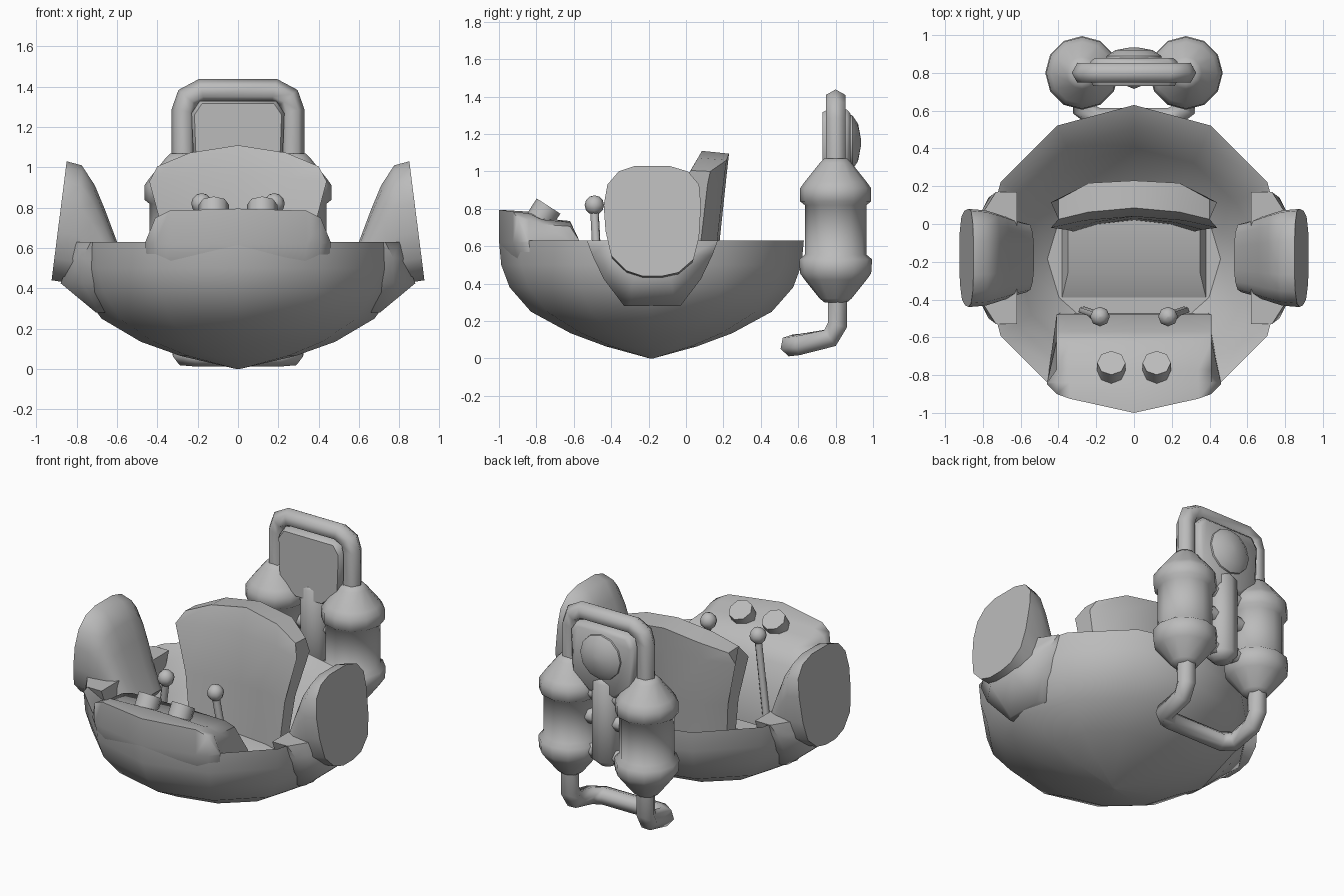
import bpy, bmesh, math
from math import sin, cos, pi, radians
from mathutils import Vector

if "Cube" in bpy.data.objects:
    bpy.data.objects.remove(bpy.data.objects["Cube"])

grey = bpy.data.materials.new("plain grey")
grey.use_nodes = True
grey.diffuse_color = (0.5, 0.5, 0.5, 1)
grey.node_tree.nodes["Principled BSDF"].inputs["Base Color"].default_value = (0.5, 0.5, 0.5, 1)


def finish(ob, angle):
    ob.data.materials.append(grey)
    bpy.ops.object.select_all(action='DESELECT')
    ob.select_set(True)
    bpy.context.view_layer.objects.active = ob
    bpy.ops.object.shade_smooth_by_angle(angle=radians(angle))


def loft(name, rings, angle=40):
    """Closed solid skinned through rings with equal point counts."""
    bm = bmesh.new()
    rows = [[bm.verts.new(p) for p in ring] for ring in rings]
    n = len(rows[0])
    for a, b in zip(rows, rows[1:]):
        for i in range(n):
            j = (i + 1) % n
            bm.faces.new((a[i], a[j], b[j], b[i]))
    bm.faces.new(rows[0])
    bm.faces.new(rows[-1])
    bmesh.ops.remove_doubles(bm, verts=bm.verts, dist=0.0005)
    bmesh.ops.recalc_face_normals(bm, faces=bm.faces)
    me = bpy.data.meshes.new(name)
    bm.to_mesh(me)
    bm.free()
    ob = bpy.data.objects.new(name, me)
    bpy.context.collection.objects.link(ob)
    finish(ob, angle)


def turned(name, profile, centre, sides=12, axis=(0, 0, 1), angle=40, widen=0):
    """Lathe a (radius, height) profile around an axis; widen stretches the small rings sideways."""
    turn = Vector((0, 0, 1)).rotation_difference(Vector(axis)).to_matrix()
    big = max(r for r, h in profile)
    rings = []
    for r, h in profile:
        rx = r * (1 + widen * (1 - r / big))
        rings.append([Vector(centre) + turn @ Vector((rx * cos(2 * pi * i / sides), r * sin(2 * pi * i / sides), h))
                      for i in range(sides)])
    loft(name, rings, angle)


def tube(name, points, radius):
    cu = bpy.data.curves.new(name, 'CURVE')
    cu.dimensions = '3D'
    cu.bevel_depth = radius
    cu.bevel_resolution = 1
    cu.use_fill_caps = True
    sp = cu.splines.new('POLY')
    sp.points.add(len(points) - 1)
    for p, co in zip(sp.points, points):
        p.co = (*co, 1)
    ob = bpy.data.objects.new(name, cu)
    bpy.context.collection.objects.link(ob)
    bpy.ops.object.select_all(action='DESELECT')
    ob.select_set(True)
    bpy.context.view_layer.objects.active = ob
    bpy.ops.object.convert(target='MESH')
    finish(bpy.context.object, 75)


# Hull: twelve-sided open bowl with a thick, sloping inner rim
R = 0.815
bowl = [(0.01, 0), (0.3, 0.065), (0.53, 0.135), (0.79, 0.25), (0.93, 0.38), (0.985, 0.5), (1, 0.63),
        (0.85, 0.56), (0.72, 0.38), (0.5, 0.22)]
turned("hull", [(R * s, z) for s, z in bowl], (0, -0.185, 0), widen=0.25)

# Raised cowl and dashboard
stations = [(0.46, -0.85, 0.63), (0.41, -0.9, 0.75), (0.34, -0.925, 0.785), (0, -1, 0.795)]
stations = [(-x, y, z) for x, y, z in stations] + stations[-2::-1]
cowl = []
for x, fy, top in stations:
    k = (top - 0.63) / 0.165
    inner = max(-0.41, min(0.41, x))
    cowl.append([(x * 0.95, fy + 0.06, 0.4), (x, fy, 0.62), (x, fy, top), (x, -0.84, top - 0.01 * k),
                 (inner, -0.77, 0.63 + 0.12 * k), (inner, -0.62, 0.63 + 0.105 * k),
                 (inner, -0.57, 0.63), (inner, -0.48, 0.5), (inner * 0.95, -0.47, 0.24)])
loft("dashboard_cowl", cowl, 66)

# Seat pan sloping into the footwell
loft("seat_pan", [[(-w, y, z), (w, y, z), (w, 0.12, z), (-w, 0.12, z)]
                  for w, y, z in ((0.4, -0.47, 0.17), (0.35, -0.26, 0.3))])

# Curved backrest, skinned from side to side
levels = [(0.27, 0.32, 0.02, 0.14, 0), (0.63, 0.36, 0.03, 0.18, 0), (0.93, 0.44, 0.04, 0.215, 0.03)]
back = []
for t in (-1, -0.6, 0, 0.6, 1):
    bulge = 1 - t * t
    front = [(w * t, f - 0.06 * t * t, z + c * bulge) for z, w, f, b, c in levels]
    rear = [(w * t, b - 0.1 * t ** 4, z + c * bulge) for z, w, f, b, c in reversed(levels)]
    crest = [(0.4 * t, 0.085 - 0.06 * t * t, 1.005 + 0.105 * bulge), (0.4 * t, 0.23 - 0.1 * t ** 4, 1.0 + 0.095 * bulge)]
    back.append(front + crest + rear)
loft("seat_back", back, 45)

# Outline of the side pods as (y, z)
pod = [(-0.36, 1.0), (-0.27, 1.03), (-0.09, 1.03), (0.01, 1.0), (0.07, 0.93), (0.08, 0.82),
       (0.07, 0.65), (0.04, 0.53), (-0.04, 0.46), (-0.13, 0.44), (-0.23, 0.44), (-0.32, 0.47),
       (-0.40, 0.55), (-0.43, 0.68), (-0.44, 0.82), (-0.42, 0.93)]
# Pod sections: bottom x, top x, width factor, bottom z, top z
sections = [(0.925, 0.85, 1, 0.44, 1.03), (0.8, 0.775, 0.97, 0.42, 1.01), (0.76, 0.71, 0.9, 0.4, 0.91),
            (0.72, 0.66, 0.84, 0.39, 0.79), (0.68, 0.6, 0.76, 0.38, 0.63), (0.64, 0.53, 0.7, 0.36, 0.48)]
# Bulge under the pod: half width at hull, half width at outside, hull x, outer x, z
bulges = [(0.15, 0.12, 0.69, 0.705, 0.28), (0.26, 0.1, 0.77, 0.88, 0.425), (0.32, 0.2, 0.77, 0.83, 0.55),
          (0.35, 0.24, 0.73, 0.8, 0.63)]

for side, s in (("left", 1), ("right", -1)):
    rings = []
    for low, high, width, z0, z1 in sections:
        rings.append([(s * (low + (high - low) * (z - 0.44) / 0.59), -0.18 + (y + 0.18) * width,
                       z0 + (z1 - z0) * (z - 0.44) / 0.59) for y, z in pod])
    loft(side + "_pod", rings, 60)
    loft(side + "_pod_bulge", [[(s * 0.62, -0.18 - a, z), (s * xh, -0.18 - a, z), (s * xo, -0.18 - b, z),
                                (s * xo, -0.18 + b, z), (s * xh, -0.18 + a, z), (s * 0.62, -0.18 + a, z)]
                               for a, b, xh, xo, z in bulges], 60)

    # Dashboard knob and control lever
    turned(side + "_knob", [(0.075, -0.1), (0.075, 0)], (s * 0.12, -0.735, 0.815), 8, (0, 0.54, 0.84), 50)
    tube(side + "_lever", [(s * 0.27, -0.46, 0.24), (s * 0.18, -0.49, 0.8)], 0.024)
    turned(side + "_lever_ball", [(0.052 * max(sin(a * pi / 6), 0.01), -0.052 * cos(a * pi / 6)) for a in range(7)],
           (s * 0.18, -0.49, 0.82), 8, angle=60)

    # Tank with collars and tapered ends
    turned(side + "_tank", [(0.06, 0.3), (0.085, 0.32), (0.165, 0.42), (0.19, 0.455), (0.195, 0.53), (0.165, 0.555),
                            (0.165, 0.82), (0.19, 0.84), (0.19, 0.91), (0.165, 0.945), (0.085, 1.045), (0.06, 1.07)],
           (s * 0.275, 0.8, 0), 12, angle=55)

# Pipe handle over the tanks and hose loop beneath them
half = [(0.27, 0.8, 1.0), (0.27, 0.8, 1.28), (0.25, 0.8, 1.345), (0.18, 0.8, 1.38)]
tube("top_handle", half + [(-x, y, z) for x, y, z in reversed(half)], 0.06)
half = [(0.275, 0.81, 0.4), (0.275, 0.81, 0.18), (0.27, 0.77, 0.11), (0.27, 0.61, 0.075), (0.2, 0.56, 0.07)]
tube("lower_hose", half + [(-x, y, z) for x, y, z in reversed(half)], 0.06)

# Back panel filling the handle, with a dome behind and a rounded spine below
panel = [(-0.22, 1.0), (-0.1, 0.9), (0.1, 0.9), (0.22, 1.0), (0.23, 1.27), (0.19, 1.33), (-0.19, 1.33), (-0.23, 1.27)]
loft("back_panel", [[(x * k, y, 1.12 + (z - 1.12) * k) for x, z in panel]
                    for y, k in ((0.73, 0.94), (0.76, 1), (0.86, 1), (0.88, 0.9))], 60)
turned("panel_dome", [(0.15, 0), (0.145, 0.03), (0.1, 0.06), (0.02, 0.075)], (0, 0.86, 1.155), 12, (0, 1, 0))
turned("spine", [(0.05, 0.43), (0.095, 0.47), (0.095, 0.98), (0.06, 1.02)], (0, 0.81, 0), 8, angle=60)
# Cross pipes joining the tanks to the spine
for name, z in (("lower", 0.5), ("middle", 0.72), ("upper", 0.88)):
    tube(name + "_cross_pipe", [(-0.2, 0.82, z), (0.2, 0.82, z)], 0.05)
